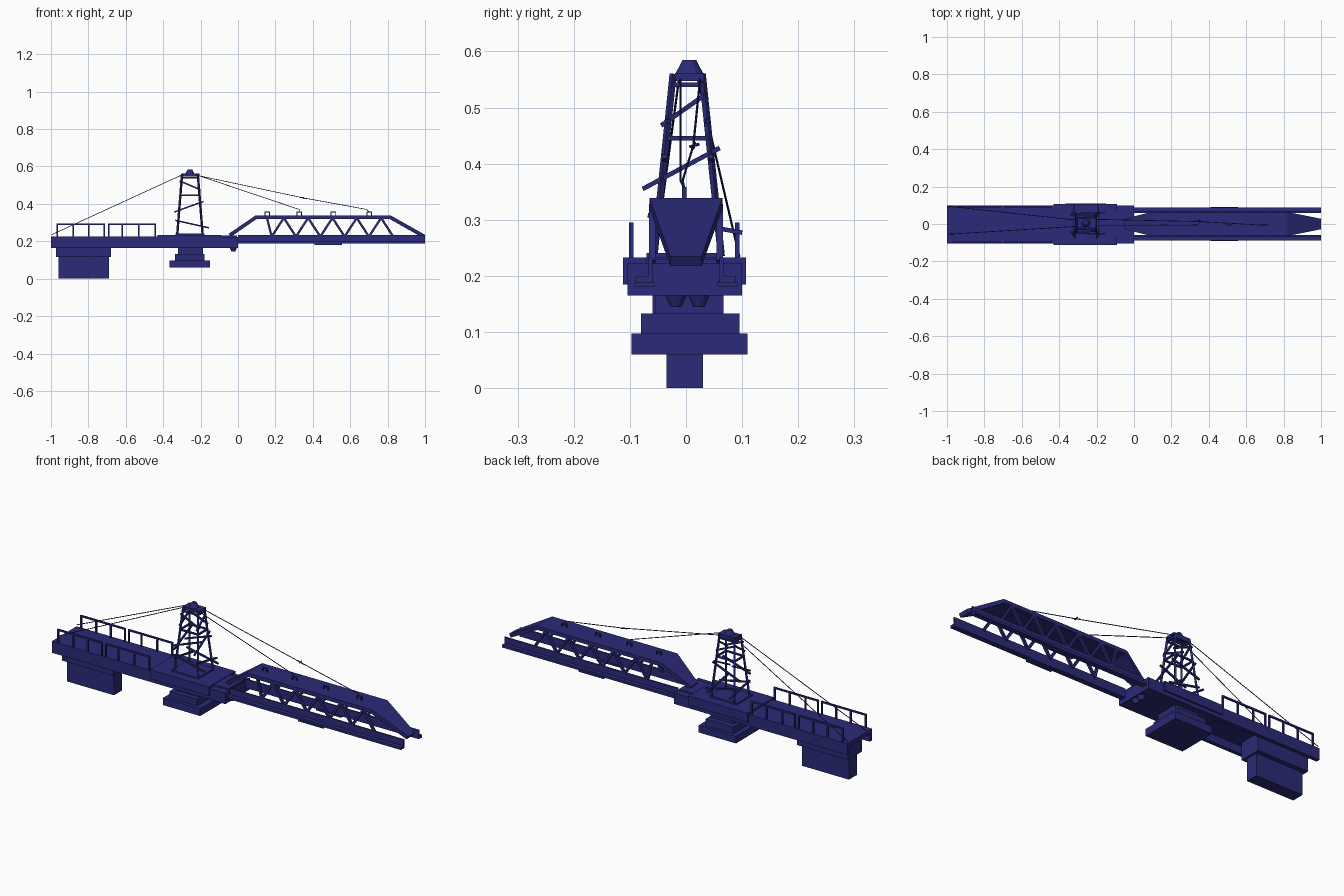
import bpy, bmesh, math
from mathutils import Vector, Matrix

if "Cube" in bpy.data.objects:
    bpy.data.objects.remove(bpy.data.objects["Cube"])

mat = bpy.data.materials.new("navy_paint")
mat.diffuse_color = (0.024, 0.023, 0.19, 1)
mat.use_nodes = True
mat.node_tree.nodes["Principled BSDF"].inputs["Base Color"].default_value = mat.diffuse_color


def finish(name, bm):
    bmesh.ops.recalc_face_normals(bm, faces=bm.faces)
    me = bpy.data.meshes.new(name)
    bm.to_mesh(me)
    bm.free()
    me.materials.append(mat)
    ob = bpy.data.objects.new(name, me)
    bpy.context.collection.objects.link(ob)
    return ob


def add_box(bm, x, y, z):
    m = Matrix.Translation([(a + b) / 2 for a, b in (x, y, z)])
    m = m @ Matrix.Diagonal((x[1] - x[0], y[1] - y[0], z[1] - z[0], 1))
    bmesh.ops.create_cube(bm, size=1, matrix=m)


def boxes(name, *specs):
    bm = bmesh.new()
    for s in specs:
        add_box(bm, *s)
    return finish(name, bm)


def bars(name, segs, w, sides=4):
    """Straight members between point pairs; square when sides is 4."""
    bm = bmesh.new()
    for a, b in segs:
        a, b = Vector(a), Vector(b)
        d = b - a
        m = Matrix.Translation((a + b) / 2) @ d.to_track_quat('Z', 'Y').to_matrix().to_4x4()
        r = w / 2 * (math.sqrt(2) if sides == 4 else 1)
        m = m @ Matrix.Rotation(math.pi / sides, 4, 'Z')
        bmesh.ops.create_cone(bm, cap_ends=True, segments=sides, radius1=r, radius2=r,
                              depth=d.length, matrix=m)
    return finish(name, bm)


def extrude_x(name, profile, x0, x1):
    """Extrude a closed (y, z) profile along x."""
    bm = bmesh.new()
    f = bm.faces.new([bm.verts.new((x0, y, z)) for y, z in profile])
    r = bmesh.ops.extrude_face_region(bm, geom=[f])
    vs = [v for v in r["geom"] if isinstance(v, bmesh.types.BMVert)]
    bmesh.ops.translate(bm, verts=vs, vec=(x1 - x0, 0, 0))
    return finish(name, bm)


def frustum(name, r1, r2, z0, z1, x, y, n):
    bm = bmesh.new()
    bmesh.ops.create_cone(bm, cap_ends=True, segments=n, radius1=r1, radius2=r2, depth=z1 - z0,
                          matrix=Matrix.Translation((x, y, (z0 + z1) / 2)))
    return finish(name, bm)


# Rear deck: channel open underneath
extrude_x("rear_deck", [(-.104, .165), (-.104, .225), (.1, .225), (.1, .165),
                        (.08, .165), (.08, .205), (-.084, .205), (-.084, .165)], -1, -.42)

# Counterweight with wider collar
boxes("counterweight", ((-.96, -.69), (-.035, .03), (0, .13)),
      ((-.972, -.678), (-.06, .055), (.115, .207)))

# Central platform, nose block and stepped pedestal
boxes("central_platform", ((-.43, -.09), (-.112, .107), (.185, .233)),
      ((-.42, 0), (-.104, .1), (.165, .222)),
      ((-.09, -.005), (-.07, .065), (.222, .23)))
boxes("pedestal", ((-.365, -.15), (-.097, .11), (.06, .097)),
      ((-.338, -.18), (-.08, .095), (.097, .133)),
      ((-.32, -.187), (-.055, .067), (.133, .167)))

# Hinge bosses under the nose
for i, y in enumerate((-.018, .023)):
    frustum(f"hinge_boss_{i}", .01, .02, .145, .167, -.025, y, 12)

# Railings on both sides of the rear deck
for side, y in (("front", -.098), ("back", .091)):
    segs = []
    for xs in ((-.967, -.88, -.797, -.715), (-.692, -.62, -.53, -.442)):
        segs += [((x, y, .22), (x, y, .293)) for x in xs]
        segs.append(((xs[0] - .004, y, .291), (xs[-1] + .004, y, .291)))
    bars(f"{side}_railing", segs, .008)

# Tower legs
CX, CY = -.257, .003
def leg_at(sx, sy, z):
    t = (z - .235) / (.56 - .235)
    return (CX + sx * (.068 - .026 * t), CY + sy * (.06 - .034 * t), z)

boxes("tower_base", ((-.335, -.18), (-.07, .06), (.233, .241)))
bars("tower_legs", [(leg_at(sx, sy, .235), leg_at(sx, sy, .56))
                    for sx in (-1, 1) for sy in (-1, 1)], .009)

# Tower bracing: level rings plus slanted bars that overrun the legs
ring = [(-1, -1), (1, -1), (1, 1), (-1, 1)]
bars("tower_rings", [(leg_at(*ring[i], z), leg_at(*ring[(i + 1) % 4], z))
                     for z in (.445, .541) for i in range(4)], .008)
slants = []
for sy in (-1, 1):
    for x0, z0, x1, z1 in ((-.34, .357, -.185, .413), (-.312, .523, -.2, .475), (-.335, .312, -.155, .272)):
        slants.append(((x0, leg_at(0, sy, z0)[1], z0), (x1, leg_at(0, sy, z1)[1], z1)))
for sx in (-1, 1):
    for y0, z0, y1, z1 in ((-.077, .355, .06, .428), (-.044, .468, .037, .525), (-.068, .308, .1, .277)):
        slants.append(((leg_at(sx, 0, z0)[0], y0, z0), (leg_at(sx, 0, z1)[0], y1, z1)))
bars("tower_slanted_braces", slants, .008)

# Tower head
boxes("tower_head", ((-.303, -.207), (-.02, .032), (.547, .562)))
frustum("tower_cap", .024, .012, .562, .585, CX, .006, 12)

# Boom: angle-section lower chords
for side, s in (("front", -1), ("back", 1)):
    prof = [(.06, .187), (.088, .187), (.088, .2), (.067, .2), (.067, .233), (.06, .233)]
    extrude_x(f"{side}_lower_chord", [(s * y, z) for y, z in prof], 0, 1)
boxes("chord_plates", *[((.41, .555), (s * .074 - .018, s * .074 + .018), (.181, .19)) for s in (-1, 1)])

# Boom: folded upper deck tapering at both ends
bm = bmesh.new()
rows = []
for x, w, z in ((-.05, .028, .24), (.095, .065, .339), (.815, .065, .339), (1, .028, .235)):
    rows.append([bm.verts.new((x, s * w, z)) for s in (-1, 1)])
for a, b in zip(rows, rows[1:]):
    bm.faces.new((a[0], b[0], b[1], a[1]))
upper = finish("boom_upper_deck", bm)
if upper.data.polygons[1].normal.z < 0:
    upper.data.flip_normals()
mod = upper.modifiers.new("thickness", 'SOLIDIFY')
mod.thickness, mod.offset = .02, -1

# Boom: zigzag web members on both sides
web = []
for s in (-1, 1):
    for i in range(10):
        pts = [(.18 + .065 * k, s * .06, .225 if k % 2 == 0 else .325) for k in (i, i + 1)]
        web.append(pts)
    web.append(((.155, s * .06, .325), (.18, s * .06, .225)))
bars("boom_web", web, .012)

# Lifting lugs on the boom
for i, x in enumerate((.157, .328, .51, .702)):
    boxes(f"lug_{i}", ((x - .015, x - .01), (-.007, .001), (.335, .358)),
          ((x + .01, x + .015), (-.007, .001), (.335, .358)),
          ((x - .015, x + .015), (-.007, .001), (.353, .358)))

# Stay cables, with a turnbuckle on the long forward stay
bars("rear_stays", [((-.3, .02, .555), (-.997, .095, .235)),
                    ((-.3, -.012, .555), (-.997, -.055, .235))], .004, 6)
bars("forward_stays", [((-.207, -.01, .55), (.328, -.01, .37)), ((.328, -.01, .37), (.328, -.003, .355)),
                       ((-.207, .025, .55), (.35, .013, .432)), ((.35, .013, .432), (.69, -.006, .37)),
                       ((.69, -.006, .37), (.702, -.003, .355))], .004, 6)
bars("turnbuckle", [((.33, .016, .436), (.37, .012, .427)), ((.35, .006, .43), (.35, .024, .435))], .006, 6)
